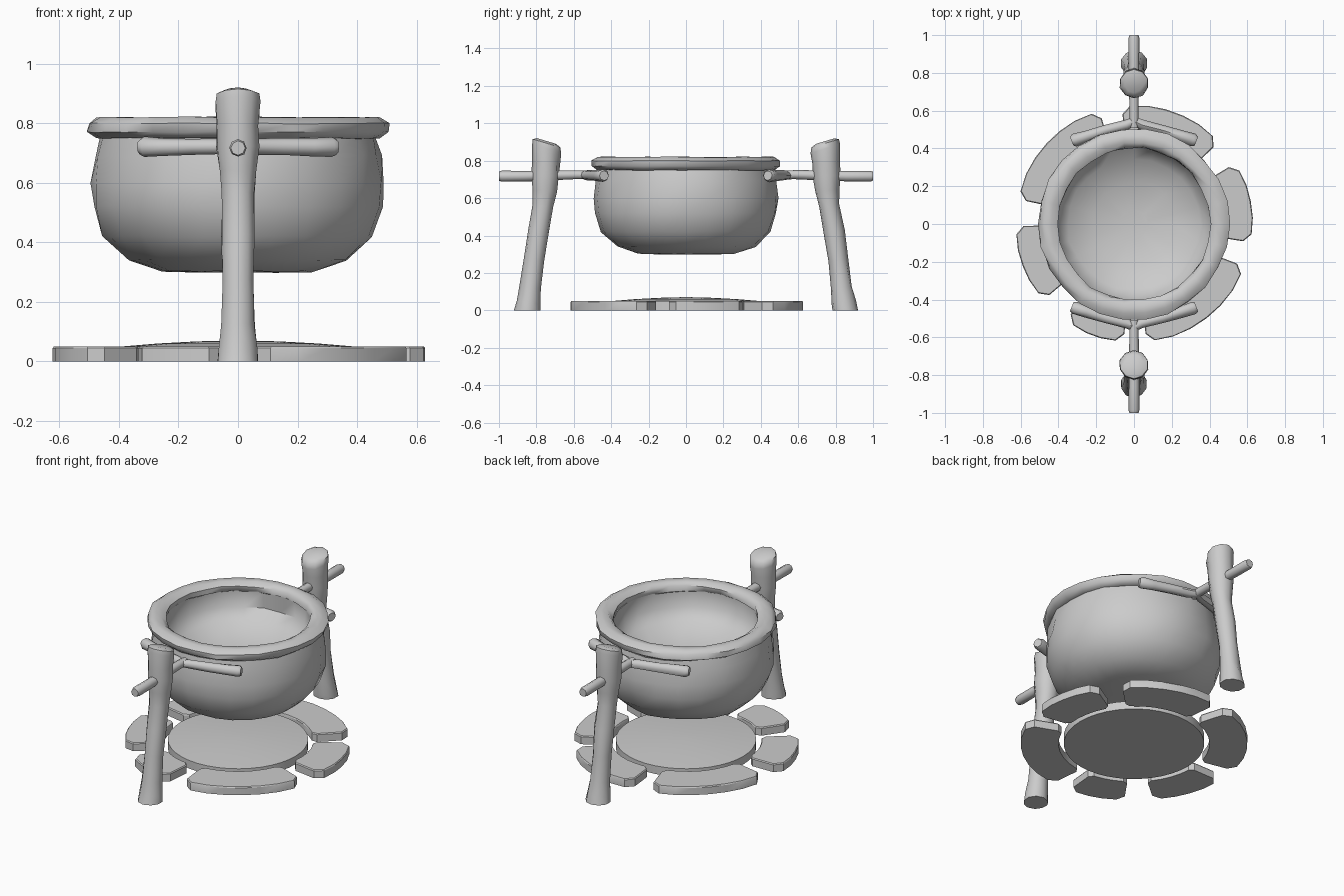
import bpy, bmesh, math, random
from mathutils import Vector

random.seed(4)
if "Cube" in bpy.data.objects:
    bpy.data.objects.remove(bpy.data.objects["Cube"])

GREY = (0.6, 0.6, 0.6, 1)
mat = bpy.data.materials.new("plain grey")
mat.use_nodes = True
mat.diffuse_color = GREY
mat.node_tree.nodes["Principled BSDF"].inputs["Base Color"].default_value = GREY


def finish(bm, name, angle=40):
    """Turn a bmesh into a smooth-shaded object with sharp edges kept."""
    bmesh.ops.recalc_face_normals(bm, faces=bm.faces)
    mesh = bpy.data.meshes.new(name)
    bm.to_mesh(mesh)
    bm.free()
    mesh.materials.append(mat)
    obj = bpy.data.objects.new(name, mesh)
    bpy.context.collection.objects.link(obj)
    bpy.ops.object.select_all(action='DESELECT')
    obj.select_set(True)
    bpy.context.view_layer.objects.active = obj
    bpy.ops.object.shade_smooth_by_angle(angle=math.radians(angle))
    return obj


def bridge(bm, rings, closed=False):
    pairs = list(zip(rings, rings[1:]))
    if closed:
        pairs.append((rings[-1], rings[0]))
    for a, b in pairs:
        n = len(a)
        for i in range(n):
            j = (i + 1) % n
            bm.faces.new((a[i], a[j], b[j], b[i]))


def lathe(name, profile, sides, jitter=0.0, closed=False):
    """Spin (radius, z) points around z with hand-made unevenness."""
    bm = bmesh.new()
    rings = []
    for r, z in profile:
        ring = []
        for i in range(sides):
            a = math.tau * i / sides
            rr = r + random.uniform(-jitter, jitter)
            zz = z + random.uniform(-jitter, jitter) * 0.4
            ring.append(bm.verts.new((rr * math.cos(a), rr * math.sin(a), zz)))
        rings.append(ring)
    bridge(bm, rings, closed)
    if not closed:
        bm.faces.new(rings[0])
        bm.faces.new(rings[-1])
    return finish(bm, name, 50)


def branch(name, path, sides=10, jitter=0.003, slant=0.0):
    """Round limb through (x, y, z, radius) points; slant tilts its top end."""
    bm = bmesh.new()
    pts = [Vector(p[:3]) for p in path]
    rings = []
    for k, p in enumerate(pts):
        d = pts[min(k + 1, len(pts) - 1)] - pts[max(k - 1, 0)]
        side = d.cross(Vector((0, 0, 1)) if abs(d.z) < abs(d.y) + abs(d.x) else Vector((1, 0, 0))).normalized()
        up = side.cross(d).normalized()
        ring = []
        for i in range(sides):
            a = math.tau * i / sides
            r = path[k][3] + random.uniform(-jitter, jitter)
            v = p + (side * math.cos(a) + up * math.sin(a)) * r
            if slant and k >= len(pts) - 3:
                v.z += (abs(v.y) - abs(p.y)) * slant
            elif slant and k == 0:
                v.z = 0
            ring.append(bm.verts.new(v))
        rings.append(ring)
    bridge(bm, rings)
    bm.faces.new(rings[0])
    bm.faces.new(rings[-1])
    return finish(bm, name, 50)


# Hanging bowl: outer wall, neck, then inner wall and shallow floor
lathe("bowl", [(0.12, 0.30), (0.26, 0.302), (0.37, 0.34), (0.45, 0.42),
               (0.488, 0.52), (0.492, 0.60), (0.48, 0.69), (0.465, 0.76),
               (0.41, 0.77), (0.41, 0.67), (0.35, 0.61), (0.22, 0.56),
               (0.08, 0.54)], 24, 0.007)

# Rolled rim
lathe("bowl_rim", [(0.455 + 0.054 * math.cos(a), 0.785 + 0.038 * math.sin(a))
                   for a in [math.tau * (i + 0.5) / 8 for i in range(8)]],
      26, 0.006, closed=True)

# Low domed hearth slab
lathe("hearth_slab", [(0.39, 0.0), (0.39, 0.05), (0.27, 0.06),
                      (0.14, 0.067), (0.03, 0.07)], 40)


# Ring of flat paving stones: start and end angle in degrees
def paving_stone(name, start, end, thick=0.05):
    inner, outer = 0.42, 0.63
    outline = [(inner, start + 3), (inner + 0.025, start)]
    outline += [(outer - 0.045, start), (outer - 0.005, start + 4)]
    steps = max(2, round((end - start) / 10))
    outline += [(outer, start + 4 + (end - start - 8) * i / steps) for i in range(1, steps)]
    outline += [(outer - 0.005, end - 4), (outer - 0.045, end)]
    outline += [(inner + 0.025, end), (inner, end - 3)]
    outline += [(inner, end - 3 - (end - start - 6) * i / steps) for i in range(1, steps)]
    bm = bmesh.new()
    rings = []
    for z, shrink in ((0, 0), (thick - 0.006, 0), (thick, 0.005)):
        mid = math.radians((start + end) / 2)
        rings.append([])
        for r, deg in outline:
            a = math.radians(deg)
            pos = Vector((r * math.cos(a), r * math.sin(a), z))
            centre = Vector((0.52 * math.cos(mid), 0.52 * math.sin(mid), z))
            rings[-1].append(bm.verts.new(pos + (centre - pos).normalized() * shrink))
    bridge(bm, rings)
    bm.faces.new(rings[0])
    bm.faces.new(rings[-1])
    finish(bm, name, 30)


for n, (start, end) in enumerate([(-9, 31), (44, 96), (107, 168),
                                  (181, 220), (235, 265), (276, 339)]):
    paving_stone(f"paving_stone_{n + 1}", start, end)

# Front and back supports: post, cross rod and forked arms
for label, s in (("front", -1), ("back", 1)):
    branch(label + "_post", [(0, s * y, z, r) for y, z, r in (
        (0.85, 0.0, 0.071), (0.842, 0.04, 0.066), (0.832, 0.12, 0.057),
        (0.812, 0.27, 0.053), (0.79, 0.42, 0.057), (0.765, 0.56, 0.056),
        (0.755, 0.64, 0.064), (0.752, 0.72, 0.074), (0.748, 0.79, 0.073),
        (0.745, 0.865, 0.079), (0.745, 0.893, 0.074), (0.745, 0.905, 0.05))], slant=0.3)
    branch(label + "_rod", [(0, s * y, z, r) for y, z, r in (
        (1.0, 0.717, 0.024), (0.985, 0.717, 0.029), (0.86, 0.717, 0.028),
        (0.7, 0.722, 0.026), (0.58, 0.725, 0.024), (0.51, 0.723, 0.024))], 8, 0.001)
    for side, x in (("left", 1), ("right", -1)):
        branch(f"{label}_{side}_arm", [(x * a, s * b, c, r) for a, b, c, r in (
            (0.0, 0.545, 0.722, 0.022), (0.04, 0.525, 0.722, 0.027),
            (0.15, 0.497, 0.721, 0.028), (0.25, 0.465, 0.72, 0.031),
            (0.315, 0.444, 0.72, 0.034), (0.33, 0.438, 0.72, 0.025))], 8, 0.002)
